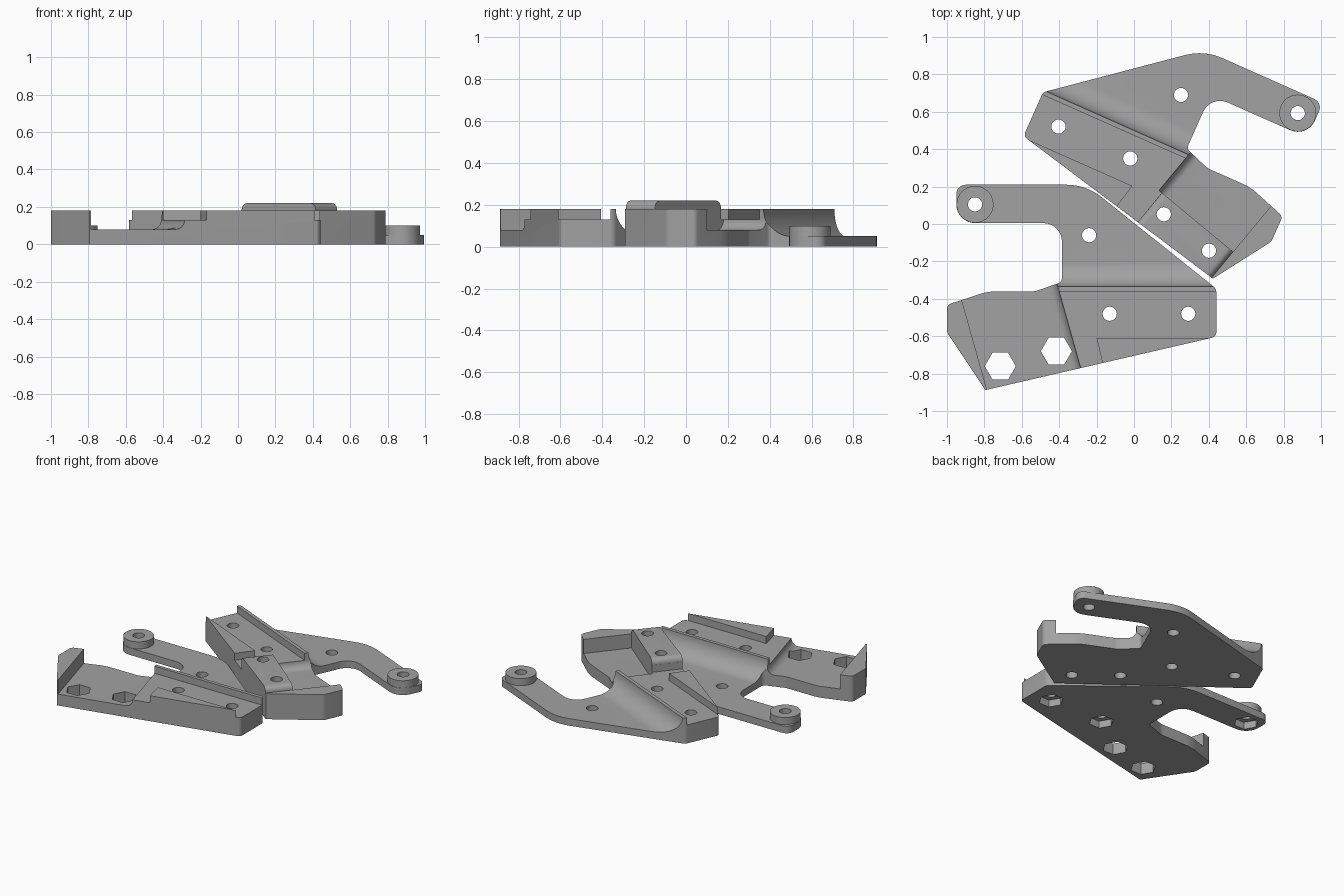
import bpy, bmesh, math
from mathutils import Matrix, Vector

if "Cube" in bpy.data.objects:
    bpy.data.objects.remove(bpy.data.objects["Cube"])

grey = bpy.data.materials.new("mid grey")
grey.diffuse_color = (0.36, 0.36, 0.36, 1)
grey.use_nodes = True
grey.node_tree.nodes["Principled BSDF"].inputs["Base Color"].default_value = grey.diffuse_color


def arc(cx, cy, r, a0, a1, n=10):
    return [(cx + r * math.cos(math.radians(a0 + (a1 - a0) * i / n)),
             cy + r * math.sin(math.radians(a0 + (a1 - a0) * i / n))) for i in range(n + 1)]


def rounded(corners, n=8):
    """Polygon from (x, y, radius) corners."""
    out = []
    for i, (x, y, r) in enumerate(corners):
        p = Vector((x, y))
        a = (Vector(corners[i - 1][:2]) - p).normalized()
        b = (Vector(corners[(i + 1) % len(corners)][:2]) - p).normalized()
        if r == 0:
            out.append((x, y))
            continue
        half = a.angle(b) / 2
        c = p + (a + b).normalized() * (r / math.sin(half))
        s = p + a * (r / math.tan(half)) - c
        e = p + b * (r / math.tan(half)) - c
        turn = math.atan2(s.x * e.y - s.y * e.x, s.dot(e))
        for k in range(n + 1):
            q = c + Matrix.Rotation(turn * k / n, 2) @ s
            out.append((q.x, q.y))
    return out


def frame(origin, a, b, c):
    """Matrix sending profile axes to directions a, b and extrusion to c."""
    m = Matrix((a, b, c)).transposed().to_4x4()
    m.translation = origin
    return m


def prism(name, pts, h0, h1, mat=Matrix()):
    bm = bmesh.new()
    lo = [bm.verts.new(mat @ Vector((x, y, h0))) for x, y in pts]
    hi = [bm.verts.new(mat @ Vector((x, y, h1))) for x, y in pts]
    bm.faces.new(lo)
    bm.faces.new(hi)
    for i in range(len(pts)):
        j = (i + 1) % len(pts)
        bm.faces.new((lo[i], lo[j], hi[j], hi[i]))
    bmesh.ops.recalc_face_normals(bm, faces=bm.faces)
    me = bpy.data.meshes.new(name)
    bm.to_mesh(me)
    bm.free()
    me.materials.append(grey)
    ob = bpy.data.objects.new(name, me)
    bpy.context.collection.objects.link(ob)
    return ob


def combine(body, tool, op='DIFFERENCE'):
    mod = body.modifiers.new(op, 'BOOLEAN')
    mod.operation, mod.solver, mod.object = op, 'EXACT', tool
    dg = bpy.context.evaluated_depsgraph_get()
    me = bpy.data.meshes.new_from_object(body.evaluated_get(dg))
    body.modifiers.clear()
    body.data = me
    bpy.data.objects.remove(tool)


def disc(x, y, r, n):
    return arc(x, y, r, 0, 360 - 360 / n, n - 1)


OUTLINE = rounded([
    (-.795, -.888, 0), (-1, -.58, .05), (-1, -.432, .03), (-.78, -.36, .3),
    (-.53, -.36, .08), (-.385, -.31, .03), (-.385, .005, .1), (-.95, .005, .1),
    (-.95, .21, .05), (-.256, .21, .3), (.44, -.346, .04), (.44, -.603, .03)])
BOSS = (-.85, .105)
SMALL = [BOSS, (-.24, -.06), (-.13, -.48), (.29, -.48)]
LARGE = [(-.415, -.68), (-.715, -.76)]

# frame of the slanted step: u across, z up, extruded along v
U, V, Z = Vector((.963, .27, 0)), Vector((.27, -.963, 0)), Vector((0, 0, 1))
S = Vector((-.40, -.36, 0))
STEP = frame(S, U, Z, V)
FLAT = frame(S, U, V, Z)
WEDGE = -.514
STRIP = .222


def bracket(name, raised_strip):
    body = prism(name, OUTLINE, 0, .22 if raised_strip else .18)
    if raised_strip:
        # lower everything but the strip, and round its two ends
        combine(body, prism("cut", [(-2, -2), (2, -2), (2, STRIP), (-2, STRIP)], .18, .4, FLAT))
        r = .035
        left = [(-2, .4), (-2, .18), (WEDGE, .18)] + arc(WEDGE + r, .22 - r, r, 180, 90, 6) + [(WEDGE + r, .4)]
        right = [(2, .4), (2, .13), (-.02, .13)] + arc(-.02 - r, .22 - r, r, 0, 90, 6) + [(-.02 - r, .4)]
        right[1:3] = [(2, .18), (-.02, .18)]
        for p in (left, right):
            combine(body, prism("cut", p, STRIP - .01, 1.5, STEP))
    # thin arm plate with a large fillet rising to the ridge
    arm = [(.6, .4), (-.335, .4)] + arc(-.205, .18, .13, 180, 270, 14) + [(.6, .05)]
    combine(body, prism("cut", arm, -1.5, 1.5,
                        frame(Vector(), Vector((0, 1, 0)), Z, Vector((1, 0, 0)))))
    # low pocket between the end wedge and the step
    pocket = [(WEDGE, .4), (WEDGE, .08)] + arc(-.05, .13, .05, 270, 360, 8) + [(0, .4)]
    combine(body, prism("cut", pocket, -.3, STRIP if raised_strip else 1, STEP))
    # trough between the ridge and the triangular lip
    trough = [(-.42, -.36), (.7, -.36), (.7, -.61), (-.2, -.61), (-.13, -.904), (-.268, -.904)]
    combine(body, prism("cut", trough, .13, .4))
    # boss at the arm tip
    combine(body, prism("boss", disc(*BOSS, .0985, 40), .02, .10), 'UNION')
    # bolt holes, hexagonal openings and nut recesses
    for x, y in SMALL:
        combine(body, prism("cut", disc(x, y, .038, 24), -.1, .4))
    for x, y in LARGE:
        pts = disc(x, y, .038, 24) if raised_strip else disc(x, y, .083, 6)
        combine(body, prism("cut", pts, -.1, .4))
    if not raised_strip:
        for x, y in (SMALL[0], SMALL[2], SMALL[3]):
            combine(body, prism("cut", disc(x, y, .08, 6), -.1, .05))
    return body


lower = bracket("lower_bracket", False)
upper = bracket("upper_bracket", True)

# the upper bracket is the mirrored hand, turned to face the lower one
upper.data.transform(frame(Vector((.056, .842, 0)), Vector((-.914, .406, 0)), Vector((.406, .914, 0)), Z))
upper.data.flip_normals()

for ob in (lower, upper):
    bpy.ops.object.select_all(action='DESELECT')
    ob.select_set(True)
    bpy.context.view_layer.objects.active = ob
    bpy.ops.object.shade_smooth_by_angle(angle=math.radians(25))
